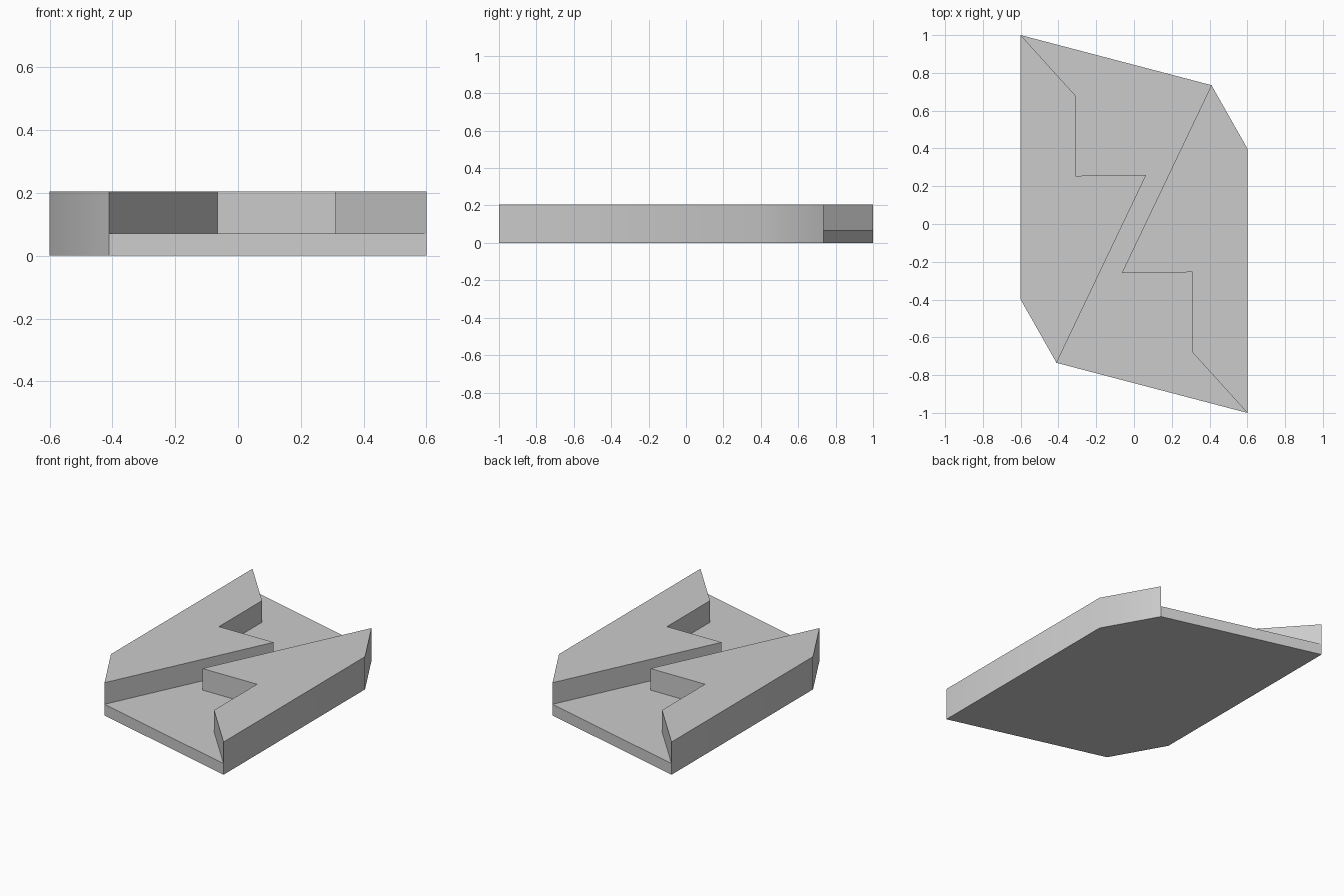
import bpy
import bmesh
import math

cube = bpy.data.objects.get("Cube")
if cube:
    bpy.data.objects.remove(cube)

FLOOR, TOP = 0.07, 0.205

# Single grey finish
grey = bpy.data.materials.new("mid_grey")
grey.use_nodes = True
colour = (0.6, 0.6, 0.6, 1)
grey.diffuse_color = colour
grey.node_tree.nodes["Principled BSDF"].inputs["Base Color"].default_value = colour

# Half outline; the other half is the same turned half a revolution
outer = [(-0.6, 1), (-0.6, -0.4), (-0.41, -0.735)]
inner = [(-0.41, -0.735), (0.065, 0.26), (-0.31, 0.255), (-0.31, 0.68), (-0.6, 1)]


def turned(points):
    return [(-x, -y) for x, y in points]


bm = bmesh.new()
corners = {}


def vert(p):
    if p not in corners:
        corners[p] = bm.verts.new((*p, FLOOR))
    return corners[p]


def face(points):
    return bm.faces.new([vert(p) for p in points])


# Two raised walls and the zigzag channel floor between them
wall = outer + inner[1:-1]
walls = [face(wall), face(turned(wall))]
channel = inner[::-1] + turned(inner[::-1])
face(channel)

# Solid base below the floor level
outline = outer + turned(outer)
low = [bm.verts.new((x, y, 0)) for x, y in outline]
high = [vert(p) for p in outline]
bm.faces.new(low[::-1])
for i in range(len(low)):
    j = (i + 1) % len(low)
    bm.faces.new((low[i], low[j], high[j], high[i]))

# Raise each wall separately
for f in walls:
    raised = bmesh.ops.extrude_face_region(bm, geom=[f])["geom"]
    bmesh.ops.translate(bm, vec=(0, 0, TOP - FLOOR),
                        verts=[v for v in raised if isinstance(v, bmesh.types.BMVert)])
    if f.is_valid:
        bm.faces.remove(f)

# Merge coplanar side faces so the outer sides are continuous
bmesh.ops.recalc_face_normals(bm, faces=bm.faces)
bmesh.ops.dissolve_limit(bm, angle_limit=math.radians(0.5),
                         verts=bm.verts, edges=bm.edges)

mesh = bpy.data.meshes.new("channelled_block")
bm.to_mesh(mesh)
bm.free()
mesh.materials.append(grey)
block = bpy.data.objects.new("channelled_block", mesh)
bpy.context.collection.objects.link(block)

bpy.ops.object.select_all(action='DESELECT')
block.select_set(True)
bpy.context.view_layer.objects.active = block
bpy.ops.object.shade_smooth_by_angle(angle=math.radians(30))
